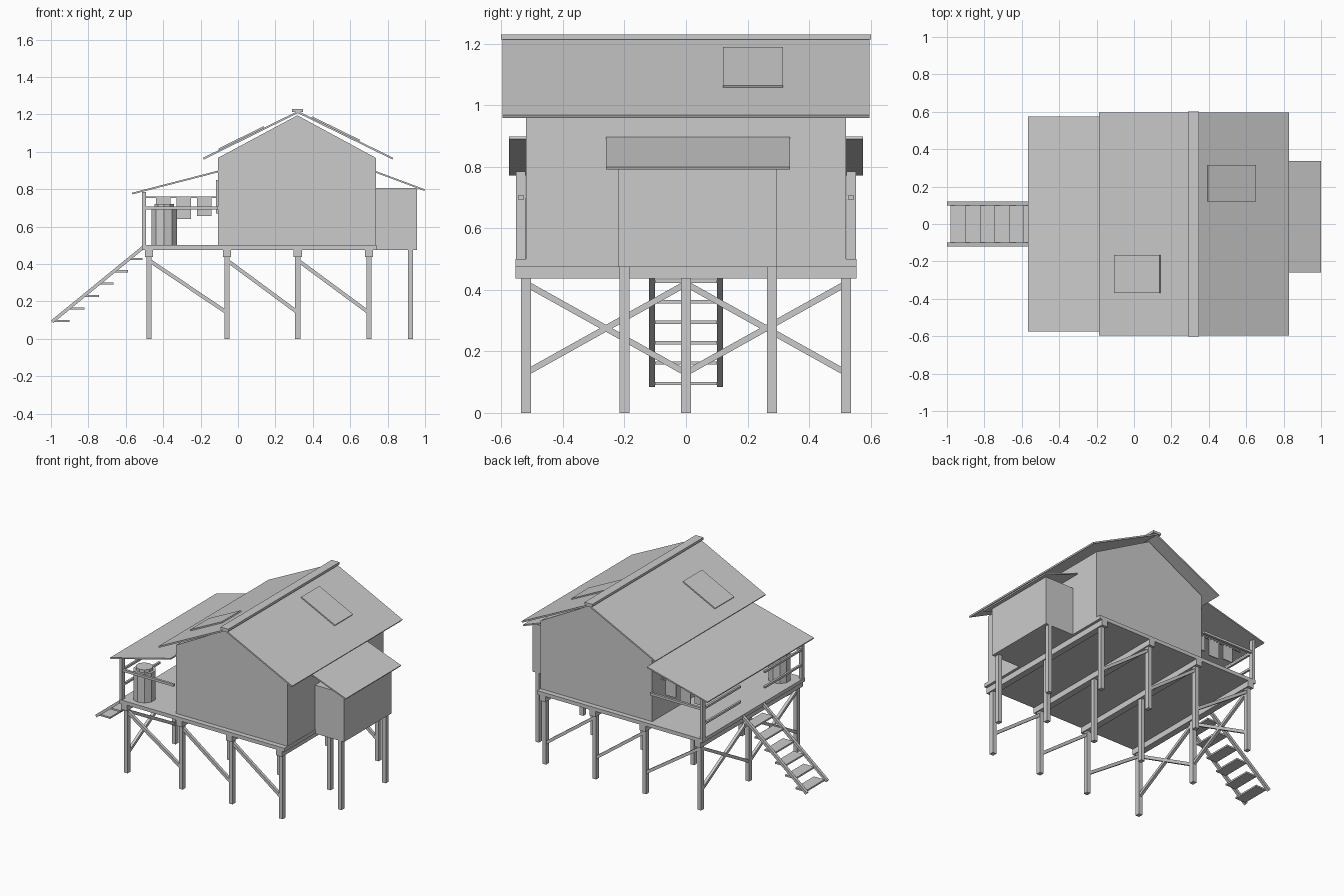
import bpy, math
from mathutils import Vector

cube = bpy.data.objects.get("Cube")
if cube:
    bpy.data.objects.remove(cube, do_unlink=True)

grey = bpy.data.materials.new("plain_grey")
grey.use_nodes = True
COLOUR = (0.6, 0.6, 0.6, 1)
grey.diffuse_color = COLOUR
grey.node_tree.nodes["Principled BSDF"].inputs["Base Color"].default_value = COLOUR


def add_mesh(name, verts, faces):
    mesh = bpy.data.meshes.new(name)
    mesh.from_pydata(verts, [], faces)
    mesh.materials.append(grey)
    obj = bpy.data.objects.new(name, mesh)
    bpy.context.collection.objects.link(obj)
    return obj


def prism(name, profile, y0, y1):
    """Extrude a counter-clockwise x-z profile along y."""
    n = len(profile)
    verts = [(x, y, z) for y in (y0, y1) for x, z in profile]
    faces = [tuple(range(n)), tuple(reversed(range(n, 2 * n)))]
    faces += [(i, i + n, (i + 1) % n + n, (i + 1) % n) for i in range(n)]
    return add_mesh(name, verts, faces)


def box(name, x0, x1, y0, y1, z0, z1):
    return prism(name, [(x0, z0), (x1, z0), (x1, z1), (x0, z1)], y0, y1)


def slab(name, a, b, y0, y1, thick):
    """Sloping board whose top edge runs from a to b in x-z."""
    a, b = sorted((Vector(a), Vector(b)), key=lambda p: p.x)
    d = (b - a).normalized()
    drop = Vector((d.y, -d.x)) * thick
    return prism(name, [a + drop, b + drop, b, a], y0, y1)


def beam(name, a, b, width):
    """Square timber between two points."""
    a, b = Vector(a), Vector(b)
    d = (b - a).normalized()
    side = d.cross(Vector((0, 0, 1))).normalized() * width / 2
    up = side.cross(d).normalized() * width / 2
    ring = [side + up, up - side, -side - up, side - up]
    verts = [p + r for p in (a, b) for r in ring]
    faces = [(0, 1, 2, 3), (7, 6, 5, 4)]
    faces += [(i, i + 4, (i + 1) % 4 + 4, (i + 1) % 4) for i in range(4)]
    return add_mesh(name, verts, faces)


# Stilts, cross beams and deck
post_x = [-0.476, -0.059, 0.32, 0.70]
post_y = [-0.52, 0, 0.52]
for x in post_x:
    box("cross_beam", x - 0.022, x + 0.022, -0.555, 0.555, 0.437, 0.476)
    for y in post_y:
        box("stilt", x - 0.014, x + 0.014, y - 0.016, y + 0.016, 0, 0.437)
for y in (-0.2, 0.28):
    box("side_room_stilt", 0.908, 0.936, y - 0.016, y + 0.016, 0, 0.476)
box("deck", -0.513, 0.74, -0.555, 0.555, 0.476, 0.501)

# Diagonal braces
for y in (-0.52, 0.52):
    for x0, x1 in zip(post_x, post_x[1:]):
        beam("long_brace", (x0, y, 0.42), (x1, y, 0.14), 0.02)
    for z0, z1 in ((0.42, 0.13), (0.13, 0.42)):
        beam("cross_brace", (post_x[0], y, z0), (post_x[0], 0, z1), 0.02)

# House body and side room
prism("house_walls", [(-0.108, 0.5), (0.738, 0.5), (0.738, 0.967),
                      (0.317, 1.195), (-0.108, 0.967)], -0.52, 0.52)
box("side_room", 0.738, 0.958, -0.22, 0.296, 0.474, 0.806)
box("wall_shutter", -0.117, -0.108, 0.1, 0.3, 0.67, 0.85)

# Roofs
ridge, left_eave, right_eave = (Vector(p) for p in ((0.32, 1.218), (-0.187, 0.968), (0.83, 0.968)))
slab("left_roof", ridge, left_eave, -0.597, 0.597, 0.01)
slab("right_roof", ridge, right_eave, -0.597, 0.597, 0.01)
box("ridge_cap", 0.289, 0.348, -0.602, 0.602, 1.214, 1.23)
slab("porch_roof", (-0.567, 0.781), (-0.108, 0.899), -0.576, 0.576, 0.009)
slab("side_room_roof", (0.738, 0.897), (1.0, 0.799), -0.26, 0.338, 0.009)

# Roof hatches lying on the slopes
lift = Vector((0, 0.009))
for name, eave, t0, t1, y0, y1 in (("left_hatch", left_eave, 0.36, 0.84, -0.37, -0.165),
                                   ("right_hatch", right_eave, 0.15, 0.65, 0.12, 0.315)):
    slab(name, ridge.lerp(eave, t0) + lift, ridge.lerp(eave, t1) + lift, y0, y1, 0.009)

# Porch posts and rails
for s in (-1, 1):
    y = s * 0.537
    box("porch_post", -0.513, -0.493, y - 0.015, y + 0.015, 0.5, 0.785)
    beam("side_rail", (-0.503, y, 0.70), (-0.108, y, 0.70), 0.016)
    for z in (0.595, 0.70):
        beam("end_rail", (-0.503, y, z), (-0.503, s * 0.13, z), 0.014)

# Washing line with hanging cloths
beam("washing_line", (-0.503, 0.42, 0.758), (-0.108, 0.42, 0.758), 0.008)
for i, length in enumerate((0.1, 0.115, 0.1)):
    x = -0.18 - i * 0.11
    box("cloth", x - 0.039, x + 0.039, 0.417, 0.423, 0.756 - length, 0.756)

# Water barrel with lid
for name, radius, z0, z1 in (("barrel", 0.072, 0.5, 0.7), ("barrel_lid", 0.055, 0.7, 0.72)):
    bpy.ops.mesh.primitive_cylinder_add(vertices=10, radius=radius, depth=z1 - z0,
                                        location=(-0.395, -0.45, (z0 + z1) / 2))
    bpy.context.object.name = name
    bpy.context.object.data.materials.append(grey)

# Stairs
for s in (-1, 1):
    slab("stair_stringer", (-1.0, 0.098), (-0.513, 0.496), s * 0.11 - 0.01, s * 0.11 + 0.01, 0.018)
for i in range(6):
    x, z = -0.98 + i * 0.078, 0.09 + i * 0.0665
    box("stair_tread", x, x + 0.08, -0.1, 0.1, z, z + 0.011)
